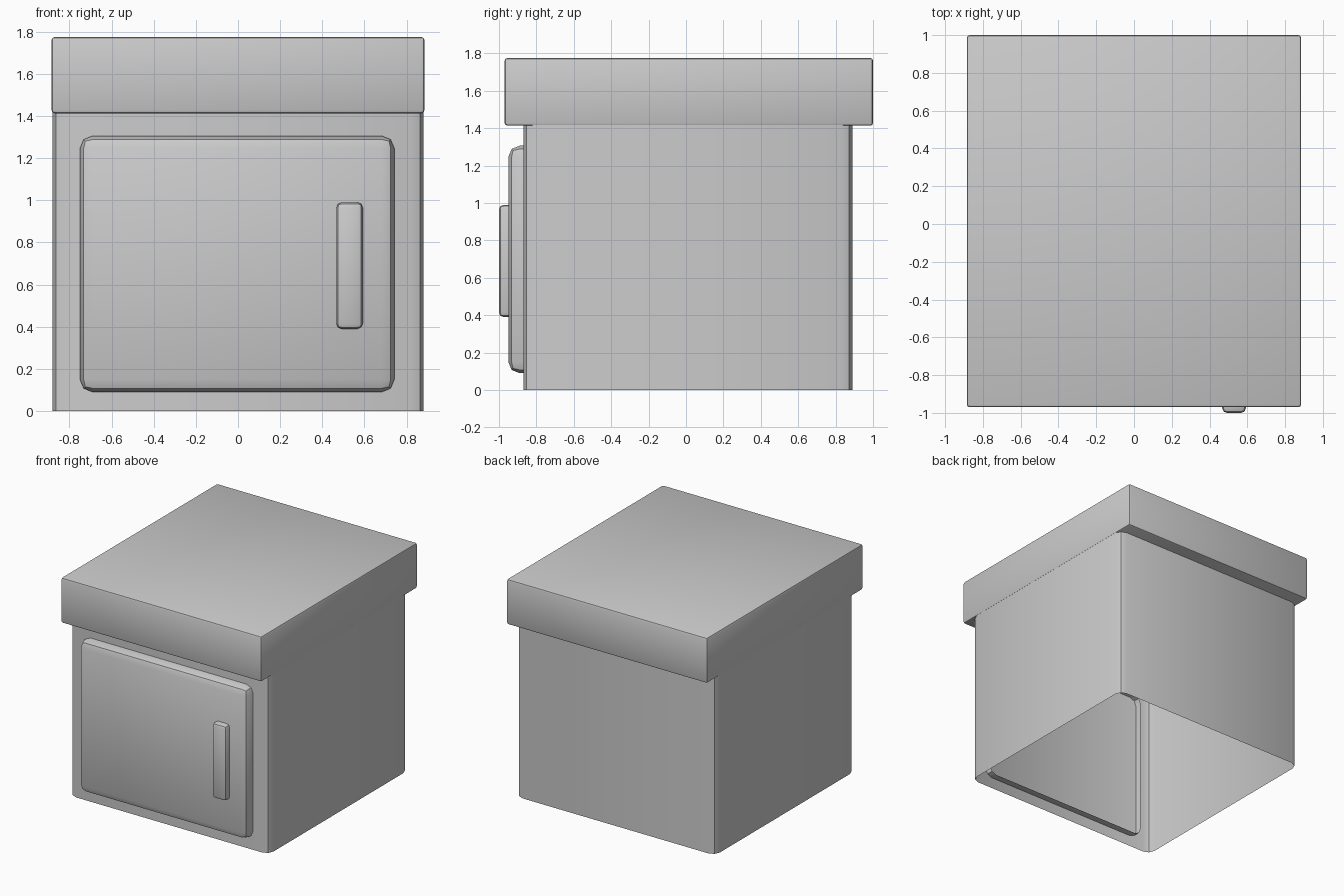
import bpy, bmesh, math
from mathutils import Vector

if "Cube" in bpy.data.objects:
    bpy.data.objects.remove(bpy.data.objects["Cube"])


def bevelled_box(name, lo, hi, bevel, open_sides=()):
    """Box from corner lo to corner hi; faces pointing along open_sides are left out."""
    lo, hi = Vector(lo), Vector(hi)
    bm = bmesh.new()
    bmesh.ops.create_cube(bm, size=1)
    for v in bm.verts:
        v.co = Vector([(lo[i] + hi[i]) / 2 + v.co[i] * (hi[i] - lo[i]) for i in range(3)])
    bm.normal_update()
    hidden = [f for f in bm.faces if any(f.normal.dot(Vector(s)) > 0.9 for s in open_sides)]
    bmesh.ops.delete(bm, geom=hidden, context='FACES')
    edges = [e for e in bm.edges if not e.is_boundary]
    bmesh.ops.bevel(bm, geom=edges, offset=bevel, offset_type='OFFSET', segments=2,
                    profile=0.5, affect='EDGES', clamp_overlap=True)
    mesh = bpy.data.meshes.new(name)
    bm.to_mesh(mesh)
    bm.free()
    obj = bpy.data.objects.new(name, mesh)
    bpy.context.collection.objects.link(obj)
    bpy.ops.object.select_all(action='DESELECT')
    obj.select_set(True)
    bpy.context.view_layer.objects.active = obj
    bpy.ops.object.shade_smooth_by_angle(angle=math.radians(30))
    return obj


UP, DOWN, BACK = (0, 0, 1), (0, 0, -1), (0, 1, 0)

# Cabinet walls, open underneath and covered by the countertop
bevelled_box("cabinet_body", (-0.88, -0.87, 0), (0.88, 0.89, 1.42), 0.06, (UP, DOWN))

# Overhanging countertop
bevelled_box("countertop", (-0.885, -0.97, 1.413), (0.885, 1.0, 1.775), 0.015)

# Door panel, open at the back, reaching slightly inside the wall
bevelled_box("door", (-0.75, -0.95, 0.09), (0.742, -0.815, 1.306), 0.06, (BACK,))

# Vertical handle
bevelled_box("handle", (0.467, -1.0, 0.39), (0.592, -0.93, 0.99), 0.025, (BACK,))
